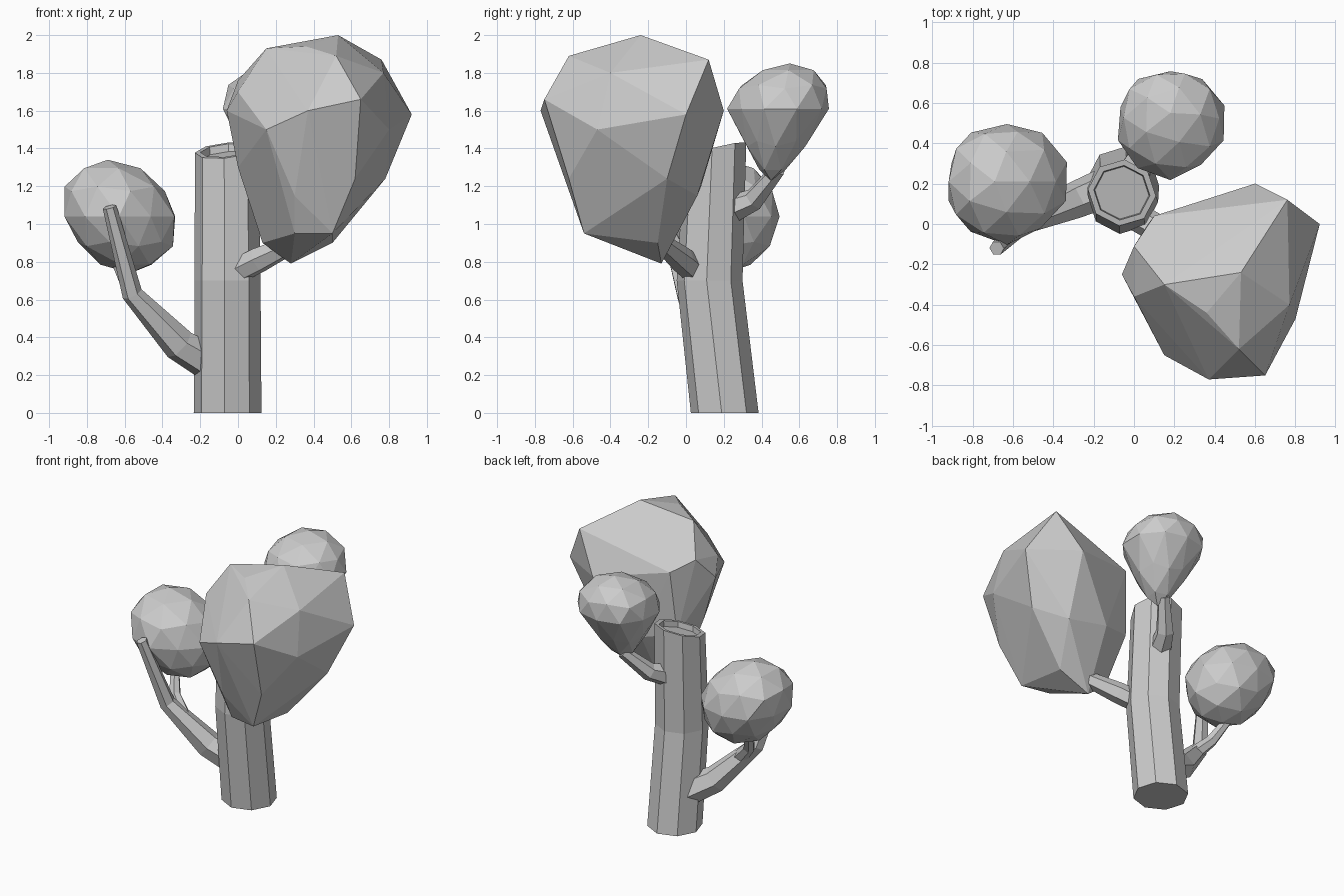
import bpy, bmesh, random
from math import cos, sin, tau
from mathutils import Vector

cube = bpy.data.objects.get("Cube")
if cube:
    bpy.data.objects.remove(cube, do_unlink=True)

GREY = (0.6, 0.6, 0.6, 1)
grey = bpy.data.materials.new("plain_grey")
grey.use_nodes = True
grey.diffuse_color = GREY
shader = next(n for n in grey.node_tree.nodes if n.type == "BSDF_PRINCIPLED")
shader.inputs["Base Color"].default_value = GREY
shader.inputs["Roughness"].default_value = 0.8


def finish(name, bm):
    """Turn a bmesh into a flat-shaded grey object."""
    bmesh.ops.recalc_face_normals(bm, faces=bm.faces)
    mesh = bpy.data.meshes.new(name)
    bm.to_mesh(mesh)
    bm.free()
    mesh.materials.append(grey)
    obj = bpy.data.objects.new(name, mesh)
    bpy.context.scene.collection.objects.link(obj)


def tube(name, path, sides=6, normals=None, phase=0):
    """Capped tube through (x, y, z, radius) stations."""
    bm = bmesh.new()
    centres = [Vector(station[:3]) for station in path]
    last = len(path) - 1
    rings = []
    for i, (centre, station) in enumerate(zip(centres, path)):
        if normals:
            axis = Vector(normals[i])
        else:
            axis = centres[min(i + 1, last)] - centres[max(i - 1, 0)]
        turn = Vector((0, 0, 1)).rotation_difference(axis.normalized())
        ring = []
        for side in range(sides):
            angle = tau * side / sides + phase
            offset = Vector((cos(angle), sin(angle), 0)) * station[3]
            ring.append(bm.verts.new(centre + turn @ offset))
        rings.append(ring)
    for low, high in zip(rings, rings[1:]):
        for side in range(sides):
            after = (side + 1) % sides
            bm.faces.new((low[side], low[after], high[after], high[side]))
    bm.faces.new(rings[0][::-1])
    bm.faces.new(rings[-1])
    finish(name, bm)


def clump(name, centre, radius, rise, drop, pinch, lean):
    """Uneven faceted ball: rise and drop are its heights above and below
    the centre, pinch narrows the underside, lean shifts top against bottom."""
    rng = random.Random(4)
    bm = bmesh.new()
    bmesh.ops.create_icosphere(bm, subdivisions=2, radius=1)
    for vert in bm.verts:
        level = vert.co.z
        spread = radius * rng.uniform(0.94, 1.06) * (1 + pinch * min(level, 0))
        height = level * (rise if level > 0 else drop)
        vert.co = Vector(centre) + Vector((
            vert.co.x * spread + lean[0] * level,
            vert.co.y * spread + lean[1] * level,
            height))
    finish(name, bm)


def hull(name, *levels):
    """Faceted clump wrapped around a handful of corner points."""
    bm = bmesh.new()
    for level in levels:
        for point in level:
            bm.verts.new(point)
    bmesh.ops.convex_hull(bm, input=bm.verts)
    spare = [vert for vert in bm.verts if not vert.link_faces]
    bmesh.ops.delete(bm, geom=spare, context="VERTS")
    finish(name, bm)


# Trunk: bent octagonal column with a slanted, hollowed top
up, slant = (0, 0, 1), (-0.1, -0.25, 1)
rim = (-0.06, 0.155, 1.39)
tube("trunk", [
    (-0.055, 0.205, 0, 0.18),
    (-0.055, 0.125, 0.7, 0.175),
    (*rim, 0.17),
    (*rim, 0.14),
    (*rim[:2], 1.35, 0.135),
], sides=8, normals=[up, up, slant, slant, slant], phase=-0.09)

# Branches
tube("right_branch", [
    (-0.14, 0.18, 0.26, 0.1),
    (-0.31, 0.11, 0.36, 0.09),
    (-0.56, 0, 0.63, 0.055),
    (-0.68, -0.12, 1.09, 0.037),
])
tube("right_twig", [
    (-0.46, 0.05, 0.53, 0.05),
    (-0.57, 0.1, 0.65, 0.04),
    (-0.64, 0.2, 0.8, 0.03),
])
tube("front_branch", [
    (-0.03, 0.06, 0.74, 0.07),
    (0.11, -0.02, 0.81, 0.07),
    (0.3, -0.13, 0.9, 0.05),
])
tube("back_branch", [
    (-0.03, 0.22, 1.07, 0.08),
    (0.04, 0.36, 1.13, 0.06),
    (0.16, 0.49, 1.29, 0.04),
])

# Small foliage clumps
clump("right_foliage", centre=(-0.63, 0.21, 1.04), radius=0.3,
      rise=0.3, drop=0.3, pinch=0.1, lean=(-0.06, 0))
clump("back_foliage", centre=(0.18, 0.5, 1.61), radius=0.27,
      rise=0.24, drop=0.38, pinch=0.55, lean=(0, 0.05))

# Large front foliage: crown, widest band, then the tapering underside
hull(
    "front_foliage",
    [(0.53, -0.24, 2), (0.36, -0.44, 1.94), (0.15, -0.3, 1.93),
     (0.52, -0.62, 1.89), (0.76, 0.12, 1.87), (0.77, -0.4, 1.8),
     (0.1, 0.04, 1.7), (0, -0.11, 1.76), (0, -0.36, 1.7)],
    [(0.6, 0.2, 1.6), (0.92, 0, 1.58), (0.8, -0.47, 1.5),
     (0.65, -0.75, 1.66), (0.37, -0.77, 1.6), (0.15, -0.65, 1.5),
     (-0.06, -0.25, 1.6)],
    [(0, -0.2, 1.3), (0.07, 0, 1.25), (0.3, 0.08, 1.2), (0.6, 0.06, 1.15),
     (0.78, -0.1, 1.24), (0.62, -0.62, 1.24), (0.3, -0.6, 1.15),
     (0.5, -0.54, 0.95), (0.3, -0.5, 0.95), (0.13, -0.14, 0.9),
     (0.5, -0.15, 0.9), (0.28, -0.13, 0.79)],
)
